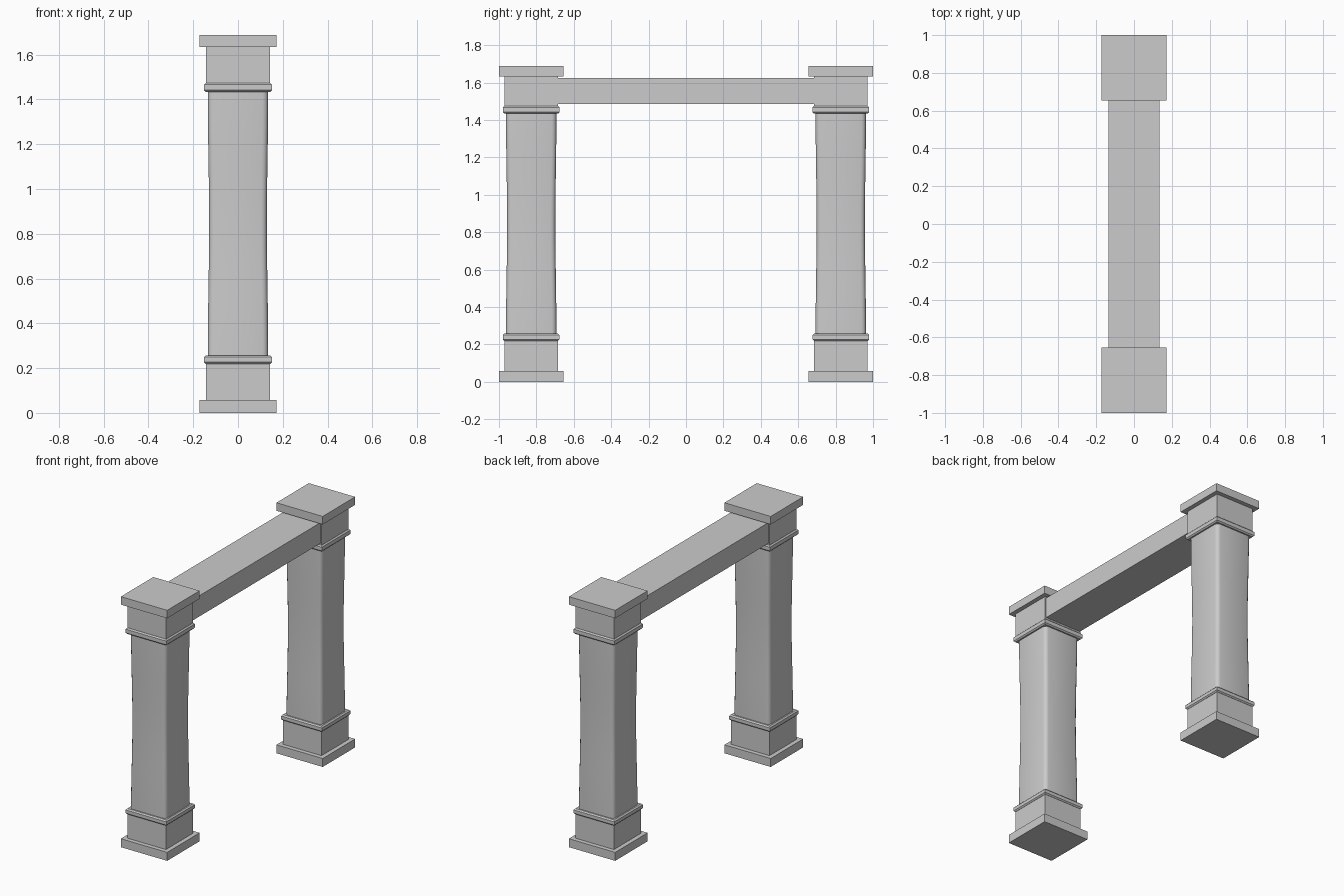
import bpy
import bmesh
import math

cube = bpy.data.objects.get("Cube")
if cube:
    bpy.data.objects.remove(cube, do_unlink=True)

stone = bpy.data.materials.new("grey_stone")
stone.use_nodes = True
GREY = (0.6, 0.6, 0.6, 1)
stone.diffuse_color = GREY
stone.node_tree.nodes["Principled BSDF"].inputs["Base Color"].default_value = GREY


def finish(name, bm):
    bmesh.ops.recalc_face_normals(bm, faces=bm.faces)
    mesh = bpy.data.meshes.new(name)
    bm.to_mesh(mesh)
    bm.free()
    mesh.materials.append(stone)
    obj = bpy.data.objects.new(name, mesh)
    bpy.context.collection.objects.link(obj)
    return obj


def box(name, y, half_x, half_y, z0, z1, chamfer=0):
    bm = bmesh.new()
    bmesh.ops.create_cube(bm, size=1)
    for v in bm.verts:
        v.co.x *= 2 * half_x
        v.co.y = y + v.co.y * 2 * half_y
        v.co.z = z0 + (v.co.z + 0.5) * (z1 - z0)
    if chamfer:
        edges = [e for e in bm.edges if abs(e.verts[0].co.z - e.verts[1].co.z) < 1e-5]
        bmesh.ops.bevel(bm, geom=edges, offset=chamfer, segments=1, affect='EDGES')
    return finish(name, bm)


def rounded_square(half, radius, steps=3):
    points = []
    for quarter in range(4):
        mid = math.radians(45 + 90 * quarter)
        cx = math.copysign(half - radius, math.cos(mid))
        cy = math.copysign(half - radius, math.sin(mid))
        for i in range(steps + 1):
            a = math.radians(90 * (quarter + i / steps))
            points.append((cx + radius * math.cos(a), cy + radius * math.sin(a)))
    return points


def shaft(name, y, z0, z1, end_half, waist_half, rings=12):
    """Square shaft with soft corners, slightly pinched at mid height."""
    bm = bmesh.new()
    loops = []
    for i in range(rings + 1):
        t = i / rings
        half = end_half - (end_half - waist_half) * math.sin(math.pi * t) ** 2
        loops.append([bm.verts.new((px, y + py, z0 + t * (z1 - z0)))
                      for px, py in rounded_square(half, 0.025)])
    n = len(loops[0])
    for low, high in zip(loops, loops[1:]):
        for j in range(n):
            k = (j + 1) % n
            bm.faces.new((low[j], low[k], high[k], high[j]))
    for f in bm.faces:
        f.smooth = True
    return finish(name, bm)


# Two matching columns
for side, y in (("front", -0.8275), ("back", 0.8275)):
    box(side + "_plinth", y, 0.1725, 0.1725, 0, 0.057)
    box(side + "_base_block", y, 0.143, 0.143, 0.057, 0.221)
    box(side + "_lower_collar", y, 0.152, 0.152, 0.219, 0.257, 0.008)
    shaft(side + "_shaft", y, 0.25, 1.44, 0.135, 0.129)
    box(side + "_upper_collar", y, 0.152, 0.152, 1.433, 1.474, 0.008)
    box(side + "_top_block", y, 0.143, 0.143, 1.472, 1.633)
    box(side + "_cap", y, 0.1725, 0.1725, 1.633, 1.687)

# Lintel joining the columns
box("cross_beam", 0, 0.136, 0.69, 1.485, 1.625)
